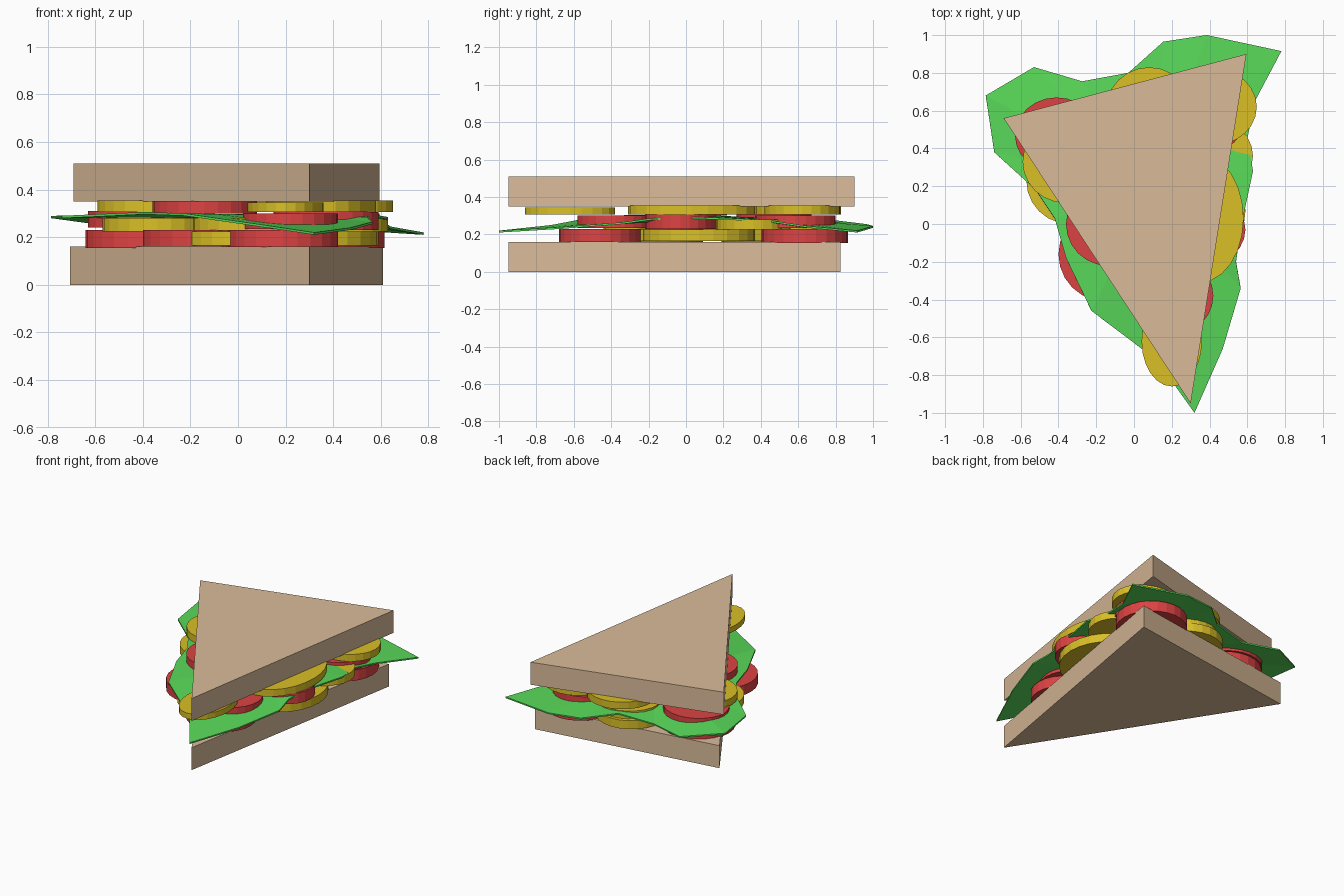
import bpy, bmesh, math


def material(name, rgb):
    m = bpy.data.materials.new(name)
    m.diffuse_color = (*rgb, 1)
    return m


BREAD = material("bread", (0.70, 0.50, 0.32))
RED = material("tomato_red", (0.72, 0.055, 0.055))
YELLOW = material("pickle_yellow", (0.70, 0.53, 0.02))
GREEN = material("lettuce_green", (0.10, 0.70, 0.10))


def make_object(name, bm, mat):
    bmesh.ops.recalc_face_normals(bm, faces=bm.faces)
    me = bpy.data.meshes.new(name)
    bm.to_mesh(me)
    bm.free()
    me.materials.append(mat)
    ob = bpy.data.objects.new(name, me)
    bpy.context.collection.objects.link(ob)
    return ob


def prism(name, outline, z0, z1, mat):
    bm = bmesh.new()
    face = bm.faces.new([bm.verts.new((x, y, z0)) for x, y in outline])
    ext = bmesh.ops.extrude_face_region(bm, geom=[face], use_keep_orig=True)
    tops = [v for v in ext["geom"] if isinstance(v, bmesh.types.BMVert)]
    bmesh.ops.translate(bm, verts=tops, vec=(0, 0, z1 - z0))
    return make_object(name, bm, mat)


def slice_disc(name, x, y, rx, ry, z0, z1, mat):
    n = 24
    ring = [(x + rx * math.cos(2 * math.pi * i / n),
             y + ry * math.sin(2 * math.pi * i / n)) for i in range(n)]
    return prism(name, ring, z0, z1, mat)


# Triangular bread halves
prism("bottom_bread", [(-0.705, 0.63), (0.30, -0.95), (0.61, 0.825)], 0, 0.16, BREAD)
prism("top_bread", [(-0.69, 0.56), (0.30, -0.95), (0.595, 0.90)], 0.35, 0.51, BREAD)

# Round filling slices: (x, y, rx, ry, z0, z1)
tomatoes = [
    (-0.40, 0.43, 0.24, 0.24, 0.155, 0.23),
    (0.385, 0.635, 0.23, 0.23, 0.155, 0.23),
    (-0.15, -0.16, 0.25, 0.25, 0.16, 0.23),
    (0.19, -0.46, 0.23, 0.22, 0.158, 0.23),
    (0.37, -0.03, 0.22, 0.19, 0.23, 0.305),
    (0.22, -0.38, 0.20, 0.20, 0.235, 0.30),
    (0.38, 0.585, 0.215, 0.215, 0.235, 0.30),
    (-0.41, 0.47, 0.22, 0.20, 0.24, 0.31),
    (-0.14, 0.0, 0.22, 0.22, 0.30, 0.352),
]
pickles = [
    (0.33, 0.07, 0.26, 0.30, 0.165, 0.225),
    (0.0, -0.30, 0.22, 0.22, 0.165, 0.225),
    (0.03, 0.57, 0.23, 0.23, 0.165, 0.225),
    (-0.34, 0.23, 0.23, 0.23, 0.225, 0.28),
    (0.41, 0.36, 0.22, 0.20, 0.225, 0.28),
    (0.03, -0.22, 0.22, 0.22, 0.228, 0.28),
    (0.05, 0.56, 0.22, 0.22, 0.225, 0.28),
    (0.20, -0.62, 0.16, 0.24, 0.305, 0.345),
    (0.35, 0.03, 0.23, 0.34, 0.305, 0.355),
    (0.43, 0.62, 0.22, 0.20, 0.305, 0.355),
    (0.08, 0.60, 0.23, 0.23, 0.305, 0.355),
    (-0.36, 0.33, 0.23, 0.22, 0.305, 0.355),
]
for i, t in enumerate(tomatoes):
    slice_disc(f"tomato_slice_{i + 1}", *t, RED)
for i, p in enumerate(pickles):
    slice_disc(f"pickle_slice_{i + 1}", *p, YELLOW)

# Wavy lettuce leaf: rim points joined to an inner ring and a centre
rim = [(-0.785, 0.68, 0.285), (-0.53, 0.83, 0.25), (-0.275, 0.755, 0.245),
       (-0.03, 0.80, 0.27), (0.155, 0.965, 0.25), (0.385, 1.0, 0.24),
       (0.78, 0.915, 0.215), (0.64, 0.65, 0.24), (0.60, 0.45, 0.27),
       (0.63, 0.28, 0.28), (0.57, 0.0, 0.29), (0.54, -0.20, 0.28),
       (0.565, -0.34, 0.26), (0.47, -0.66, 0.235), (0.32, -1.0, 0.215),
       (0.12, -0.72, 0.245), (-0.225, -0.46, 0.295), (-0.36, -0.18, 0.30),
       (-0.42, 0.03, 0.30), (-0.52, 0.18, 0.295), (-0.74, 0.38, 0.285)]
cx, cy, cz = 0.1, 0.2, 0.29
bm = bmesh.new()
outer = [bm.verts.new(p) for p in rim]
inner = [bm.verts.new((cx + 0.6 * (x - cx), cy + 0.6 * (y - cy), 0.5 * (z + cz)))
         for x, y, z in rim]
centre = bm.verts.new((cx, cy, cz))
for i in range(len(rim)):
    j = (i + 1) % len(rim)
    bm.faces.new((outer[i], outer[j], inner[j], inner[i]))
    bm.faces.new((inner[i], inner[j], centre))
leaf = make_object("lettuce_leaf", bm, GREEN)
solid = leaf.modifiers.new("thickness", "SOLIDIFY")
solid.thickness = 0.01
solid.offset = 0
